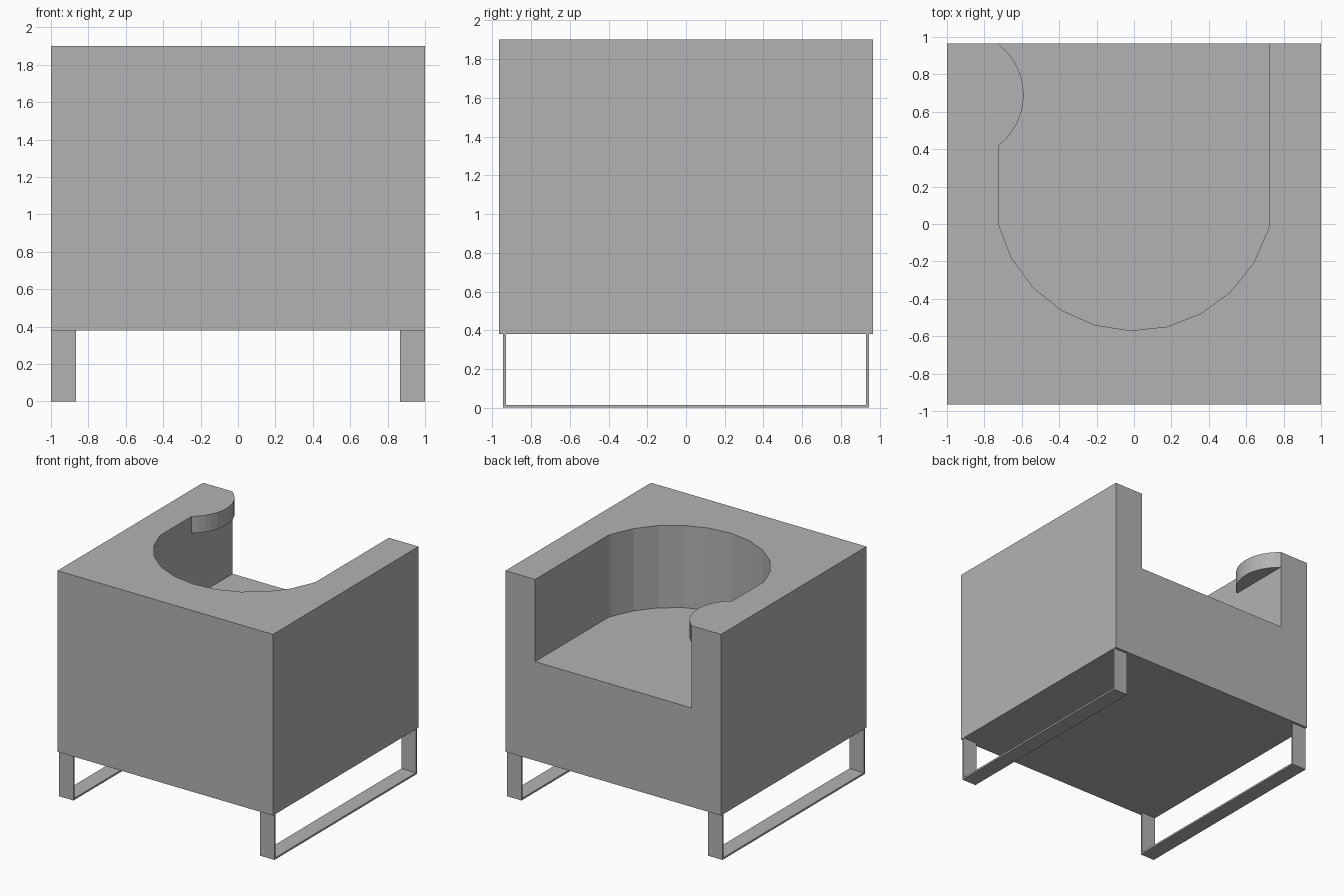
import bpy
import bmesh
from math import cos, sin, radians

cube = bpy.data.objects.get("Cube")
if cube:
    bpy.data.objects.remove(cube, do_unlink=True)

# One plain grey for the whole chair
grey = bpy.data.materials.new("plain grey")
grey.use_nodes = True
COLOUR = (0.45, 0.45, 0.45, 1)
grey.diffuse_color = COLOUR
grey.node_tree.nodes["Principled BSDF"].inputs["Base Color"].default_value = COLOUR


def prism(name, outline, z0, z1):
    """Extrude a flat xy outline from z0 up to z1."""
    bm = bmesh.new()
    base = bm.faces.new([bm.verts.new((x, y, z0)) for x, y in outline])
    top = bmesh.ops.extrude_face_region(bm, geom=[base])["geom"]
    verts = [v for v in top if isinstance(v, bmesh.types.BMVert)]
    bmesh.ops.translate(bm, vec=(0, 0, z1 - z0), verts=verts)
    bmesh.ops.recalc_face_normals(bm, faces=bm.faces)
    mesh = bpy.data.meshes.new(name)
    bm.to_mesh(mesh)
    bm.free()
    mesh.materials.append(grey)
    obj = bpy.data.objects.new(name, mesh)
    bpy.context.collection.objects.link(obj)
    return obj


def box(name, x0, x1, y0, y1, z0, z1):
    return prism(name, [(x0, y0), (x1, y0), (x1, y1), (x0, y1)], z0, z1)


def arc(cx, cy, r, start, end, steps):
    angles = [radians(start + (end - start) * i / steps) for i in range(steps + 1)]
    return [(cx + r * cos(a), cy + r * sin(a)) for a in angles]


def combine(target, tool, operation):
    """Apply a boolean and discard the tool object."""
    tool.hide_render = True
    mod = target.modifiers.new("combine", 'BOOLEAN')
    mod.operation = operation
    mod.solver = 'EXACT'
    mod.object = tool
    bpy.context.view_layer.objects.active = target
    bpy.ops.object.modifier_apply(modifier=mod.name)
    bpy.data.objects.remove(tool, do_unlink=True)


DEPTH = 0.965    # half depth of the body
INNER = 0.725    # inner face of the arms
BASE, SEAT, TOP = 0.38, 1.21, 1.90

# Block body with a rounded seat well, open at +y
body = box("chair_body", -1, 1, -DEPTH, DEPTH, BASE, TOP)
curve = arc(0, 0.176, 0.746, 193.6, 343.6, 10)
well = prism("seat_well", [(-INNER, 1.2), *curve, (INNER, 0), (INNER, 1.2)], SEAT, 2.2)
combine(body, well, 'DIFFERENCE')

# Round tray bulging inwards from one arm, flush with its top
rim = arc(-0.93, 0.69, 0.34, -53, 53, 12)
rim[-1] = (rim[-1][0], DEPTH)
tray = prism("arm_tray", [(-0.85, rim[0][1]), *rim, (-0.85, DEPTH)], 1.76, TOP)
combine(body, tray, 'UNION')

# Flat-bar sled frames under both sides
BAR, END = 0.015, 0.945
for side, x0, x1 in (("left", 0.865, 1), ("right", -1, -0.865)):
    box(side + "_runner", x0, x1, -END, END, 0, BAR)
    box(side + "_front_leg", x0, x1, -END, BAR - END, BAR, BASE)
    box(side + "_back_leg", x0, x1, END - BAR, END, BAR, BASE)
